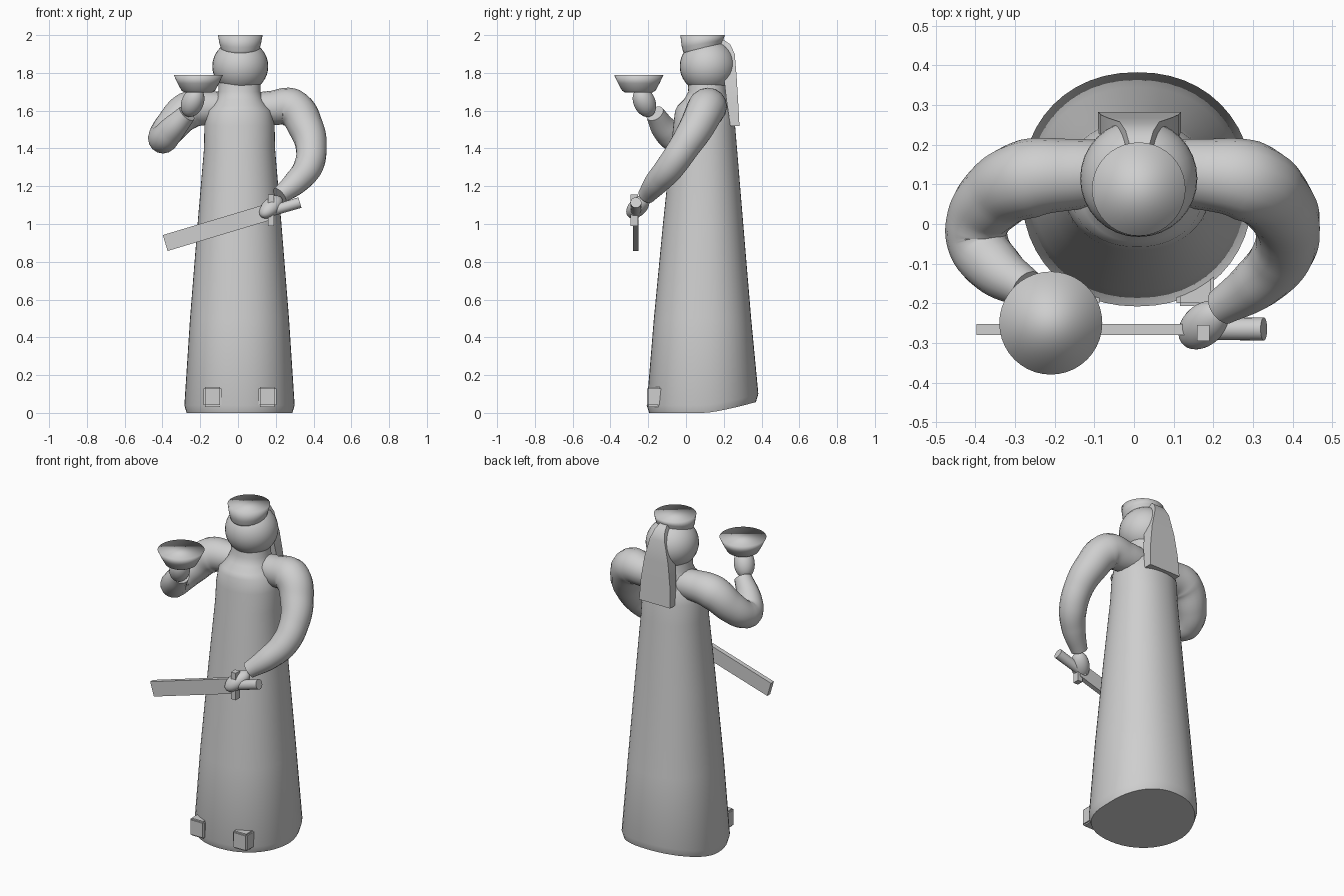
import bpy, bmesh, math
from mathutils import Vector, Matrix

if "Cube" in bpy.data.objects:
    bpy.data.objects.remove(bpy.data.objects["Cube"])

stone = bpy.data.materials.new("plain grey")
stone.diffuse_color = (0.62, 0.62, 0.62, 1)
stone.use_nodes = True
stone.node_tree.nodes["Principled BSDF"].inputs["Base Color"].default_value = stone.diffuse_color


def finish(ob, angle=40):
    """Assign the material and shade; angle=None means smooth everywhere."""
    ob.data.materials.clear()
    ob.data.materials.append(stone)
    bpy.ops.object.select_all(action='DESELECT')
    ob.select_set(True)
    bpy.context.view_layer.objects.active = ob
    if angle is None:
        bpy.ops.object.shade_smooth()
    else:
        bpy.ops.object.shade_smooth_by_angle(angle=math.radians(angle))
    return ob


def from_bmesh(name, bm, angle=40):
    bmesh.ops.recalc_face_normals(bm, faces=bm.faces[:])
    me = bpy.data.meshes.new(name)
    bm.to_mesh(me)
    bm.free()
    ob = bpy.data.objects.new(name, me)
    bpy.context.collection.objects.link(ob)
    return finish(ob, angle)


def loft(name, rings, angle=40):
    """Skin a list of closed point rings and cap both ends."""
    bm = bmesh.new()
    vs = [[bm.verts.new(p) for p in r] for r in rings]
    n = len(vs[0])
    for a, b in zip(vs, vs[1:]):
        for i in range(n):
            j = (i + 1) % n
            bm.faces.new((a[i], a[j], b[j], b[i]))
    bm.faces.new(vs[0][::-1])
    bm.faces.new(vs[-1])
    return from_bmesh(name, bm, angle)


def oval(cx, cy, z, rx, ry, n=40, power=2.0):
    pts = []
    for i in range(n):
        t = 2 * math.pi * i / n
        c, s = math.cos(t), math.sin(t)
        pts.append(Vector((cx + rx * math.copysign(abs(c) ** (2 / power), c),
                           cy + ry * math.copysign(abs(s) ** (2 / power), s), z)))
    return pts


def ball(name, loc, size, direction=(0, 0, 1)):
    bm = bmesh.new()
    rot = Vector(direction).to_track_quat('Z', 'Y').to_matrix().to_4x4()
    bmesh.ops.create_uvsphere(bm, u_segments=32, v_segments=20, radius=1,
                              matrix=Matrix.Translation(loc) @ rot @ Matrix.Diagonal((*size, 1)))
    return from_bmesh(name, bm, None)


def block(name, loc, size, tilt=0, bevel=0):
    bm = bmesh.new()
    bmesh.ops.create_cube(bm, size=1, matrix=Matrix.Translation(loc)
                          @ Matrix.Rotation(tilt, 4, 'Y') @ Matrix.Diagonal((*size, 1)))
    if bevel:
        bmesh.ops.bevel(bm, geom=bm.edges[:], offset=bevel, segments=2, affect='EDGES')
    return from_bmesh(name, bm)


def sleeve(name, path):
    """Tapered tube through (x, y, z, radius) points."""
    cu = bpy.data.curves.new(name, 'CURVE')
    cu.dimensions = '3D'
    cu.bevel_depth = 1
    cu.bevel_resolution = 6
    cu.resolution_u = 8
    cu.use_fill_caps = True
    sp = cu.splines.new('BEZIER')
    sp.bezier_points.add(len(path) - 1)
    for p, (x, y, z, r) in zip(sp.bezier_points, path):
        p.co = (x, y, z)
        p.radius = r
        p.handle_left_type = p.handle_right_type = 'AUTO'
    ob = bpy.data.objects.new(name, cu)
    bpy.context.collection.objects.link(ob)
    bpy.ops.object.select_all(action='DESELECT')
    ob.select_set(True)
    bpy.context.view_layer.objects.active = ob
    bpy.ops.object.convert(target='MESH')
    return finish(bpy.context.object)


# Long robe: z, half width, front y, back y
profile = [(0.0, 0.28, -0.195, 0.37), (0.04, 0.292, -0.208, 0.383),
           (0.5, 0.262, -0.17, 0.345), (1.0, 0.222, -0.122, 0.303),
           (1.4, 0.188, -0.08, 0.27), (1.52, 0.186, -0.067, 0.26),
           (1.6, 0.17, -0.058, 0.245), (1.625, 0.145, -0.045, 0.235),
           (1.66, 0.125, -0.01, 0.225), (1.70, 0.112, 0.012, 0.215),
           (1.78, 0.11, 0.01, 0.215)]
rings = []
for z, w, f, b in profile:
    ring = oval(0.008, (f + b) / 2, z, w, (b - f) / 2, 48, 2.15)
    if z < 0.1:                       # hem lifts towards the back
        for p in ring:
            p.z += 0.06 * max(0, (p.y - 0.1) / 0.28) ** 1.3
    rings.append(ring)
loft("robe", rings)

# Shoe tips poking out under the hem
for side, x in (("left", -0.135), ("right", 0.155)):
    block("shoe_" + side, (x, -0.15, 0.085), (0.095, 0.115, 0.105), bevel=0.008)

# Head, and flat cap with flared rim
ball("head", (0.012, 0.115, 1.835), (0.148, 0.148, 0.142))
cap = []
for z, r in ((1.915, 0.098), (1.935, 0.104), (1.955, 0.11), (2.0, 0.118)):
    ring = oval(0.012, 0.088, z, r, r)
    if z < 1.96:                      # underside tilts up to the back
        for p in ring:
            p.z += 0.02 * (p.y - 0.088) / r
    cap.append(ring)
loft("cap", cap, None)

# Veil hanging behind the head: z, half width, inner y, outer y
veil = []
for z, w, a, b in ((1.52, 0.105, 0.235, 0.283), (1.65, 0.098, 0.215, 0.276),
                   (1.78, 0.08, 0.2, 0.268), (1.90, 0.05, 0.17, 0.258),
                   (1.95, 0.035, 0.16, 0.235), (1.975, 0.025, 0.15, 0.2)):
    veil.append([(0.014 - w, a, z), (0.014 + w, a, z), (0.014 + w, b, z), (0.014 - w, b, z)])
loft("veil", veil)

# Sleeves
sleeve("lowered_arm", [(0.05, 0.13, 1.61, 0.08), (0.18, 0.125, 1.615, 0.09),
                       (0.285, 0.11, 1.615, 0.103), (0.36, 0.055, 1.51, 0.093),
                       (0.388, -0.015, 1.40, 0.082), (0.37, -0.085, 1.30, 0.077),
                       (0.31, -0.15, 1.225, 0.067), (0.22, -0.21, 1.15, 0.047)])
sleeve("raised_arm", [(-0.04, 0.13, 1.61, 0.08), (-0.16, 0.125, 1.615, 0.09),
                      (-0.265, 0.115, 1.60, 0.1), (-0.35, 0.07, 1.52, 0.09),
                      (-0.395, 0.0, 1.46, 0.08), (-0.393, -0.05, 1.453, 0.077),
                      (-0.35, -0.11, 1.50, 0.07), (-0.27, -0.165, 1.585, 0.05)])

# Hands
ball("sword_hand", (0.175, -0.255, 1.09), (0.052, 0.045, 0.082), (0.6, 0.55, 0.6))
ball("cup_hand", (-0.24, -0.22, 1.645), (0.058, 0.058, 0.085), (0.35, -0.35, 0.8))

# Shallow bowl held up by the raised hand
loft("bowl", [oval(-0.21, -0.25, z, r, r) for z, r in
              ((1.695, 0.07), (1.705, 0.088), (1.745, 0.11), (1.788, 0.13))], None)

# Sword: blade, grip and cross guard
tilt = -math.atan2(0.15, 0.5)
block("sword_blade", (-0.11, -0.266, 0.982), (0.575, 0.028, 0.088), tilt)
bm = bmesh.new()
bmesh.ops.create_cone(bm, cap_ends=True, segments=24, radius1=0.027, radius2=0.029, depth=0.2,
                      matrix=Matrix.Translation((0.232, -0.265, 1.085))
                      @ Matrix.Rotation(math.pi / 2 + tilt, 4, 'Y'))
from_bmesh("sword_grip", bm)
block("sword_guard", (0.175, -0.275, 1.073), (0.032, 0.04, 0.165))
